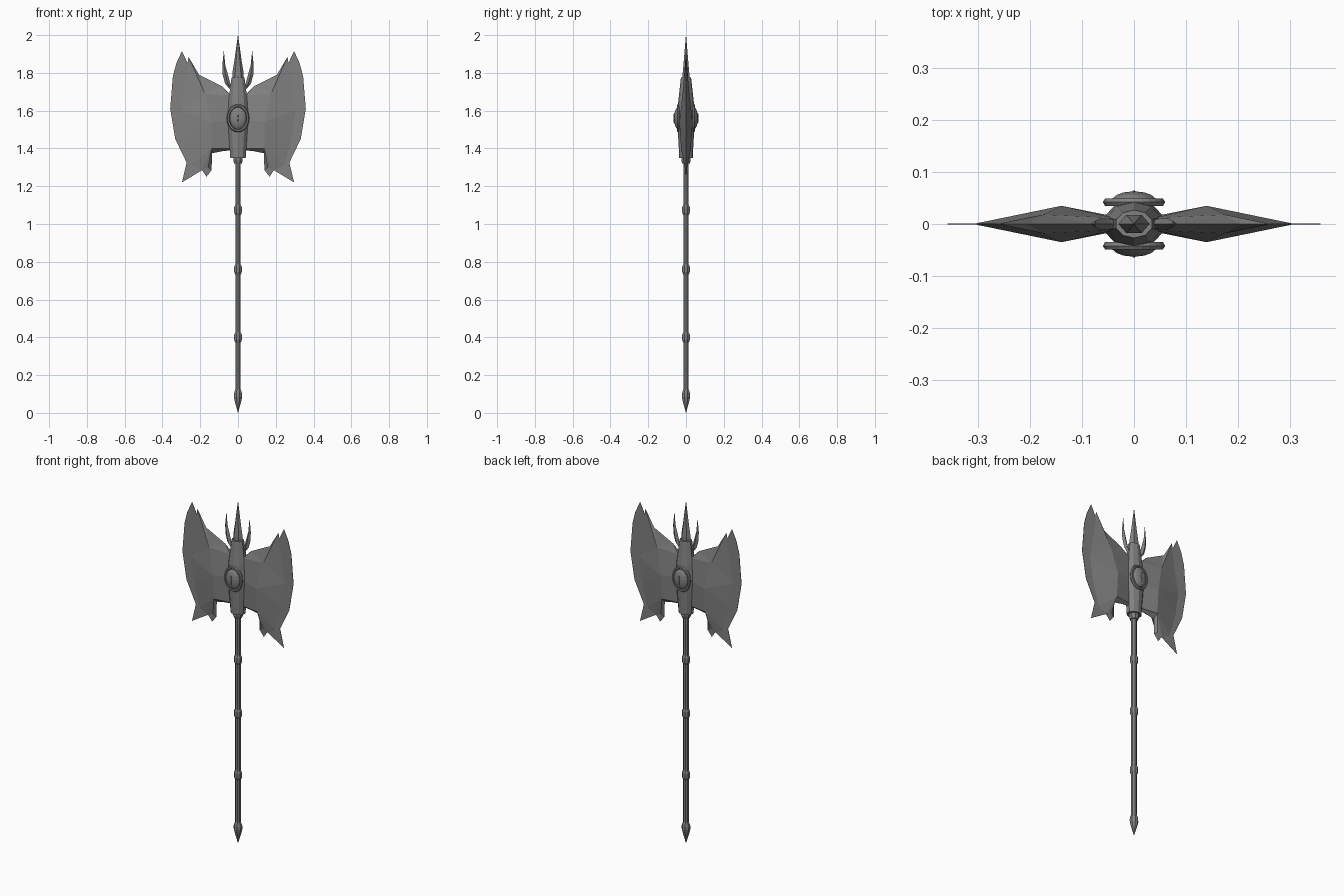
import bpy, bmesh, math
from mathutils import Matrix

if "Cube" in bpy.data.objects:
    bpy.data.objects.remove(bpy.data.objects["Cube"])

steel = bpy.data.materials.new("grey steel")
steel.diffuse_color = (0.22, 0.22, 0.22, 1)
steel.use_nodes = True
steel.node_tree.nodes["Principled BSDF"].inputs["Base Color"].default_value = steel.diffuse_color


def make(name, verts, faces):
    me = bpy.data.meshes.new(name)
    me.from_pydata(verts, [], faces)
    bm = bmesh.new()
    bm.from_mesh(me)
    bmesh.ops.remove_doubles(bm, verts=bm.verts, dist=0.0002)
    bmesh.ops.recalc_face_normals(bm, faces=bm.faces)
    bm.to_mesh(me)
    bm.free()
    me.materials.append(steel)
    ob = bpy.data.objects.new(name, me)
    bpy.context.collection.objects.link(ob)
    return ob


def loft(name, rows, n=8, power=0.5):
    """Stack of n-sided rings given as (centre x, z, half width x, half width y)."""
    verts, faces = [], []
    for cx, z, rx, ry in rows:
        for i in range(n):
            a = 2 * math.pi * (i + power) / n
            verts.append((cx + rx * math.cos(a), ry * math.sin(a), z))
    for r in range(len(rows) - 1):
        for i in range(n):
            j = (i + 1) % n
            faces.append((r * n + i, r * n + j, (r + 1) * n + j, (r + 1) * n + i))
    faces += [tuple(range(n)), tuple(range((len(rows) - 1) * n, len(rows) * n))]
    return make(name, verts, faces)


def round_rows(rows):
    return [(0, z, r, r) for z, r in rows]


# Shaft, grip rings and pointed pommel
loft("shaft", round_rows([(0.08, 0.0155), (1.36, 0.0155)]))
for k, z in enumerate((0.40, 0.76, 1.075)):
    loft(f"shaft_ring_{k + 1}", round_rows(
        [(z - 0.027, 0.0155), (z - 0.014, 0.022), (z + 0.014, 0.022), (z + 0.027, 0.0155)]))
loft("pommel", round_rows([(0.0, 0.0005), (0.06, 0.018), (0.085, 0.024),
                           (0.105, 0.023), (0.125, 0.0155)]))

# Head socket with lower collar
loft("head_socket", [(0, 1.35, 0.043, 0.036), (0, 1.38, 0.045, 0.037), (0, 1.56, 0.06, 0.047),
                     (0, 1.64, 0.055, 0.042), (0, 1.775, 0.036, 0.027)], 10)
loft("socket_collar", [(0, 1.32, 0.022, 0.022), (0, 1.335, 0.027, 0.027), (0, 1.355, 0.027, 0.027)])

# Top spike and two side horns
loft("top_spike", [(0, 1.765, 0.03, 0.02), (0, 1.80, 0.03, 0.02), (0, 1.86, 0.02, 0.014),
                   (0, 2.0, 0.0005, 0.0005)], 6, 0)
for s, side in ((1, "right"), (-1, "left")):
    loft(f"{side}_horn", [(s * 0.035, 1.715, 0.010, 0.008), (s * 0.055, 1.745, 0.014, 0.011),
                          (s * 0.067, 1.79, 0.014, 0.010), (s * 0.075, 1.84, 0.008, 0.006),
                          (s * 0.075, 1.915, 0.0005, 0.0005)], 4, 0)

# Thick ridged inner blade: front half surface, mirrored front to back and side to side
P = {
    "r0": (.04, .012, 1.68), "r1": (.04, .015, 1.55), "r2": (.04, .012, 1.40),
    "rt": (.04, 0, 1.685), "rb": (.04, 0, 1.39),
    "e1": (.085, 0, 1.73), "e2": (.206, 0, 1.79), "t": (.262, 0, 1.885),
    "k0": (.175, .018, 1.69), "k1": (.14, .035, 1.54), "k2": (.14, .026, 1.40),
    "b1": (.085, 0, 1.385), "b2": (.137, 0, 1.375), "c0": (.14, 0, 1.285),
    "c1": (.158, .004, 1.30), "c2": (.167, 0, 1.25), "c3": (.19, .004, 1.285),
    "o1": (.285, 0, 1.75), "o2": (.31, 0, 1.60), "o3": (.29, 0, 1.45), "o4": (.25, 0, 1.31),
}
F = ["rt r0 e1", "r0 r1 k1 k0", "r0 k0 e1", "e1 k0 e2", "e2 k0 t", "r1 r2 k2 k1", "r2 rb b1",
     "r2 b1 k2", "b1 b2 k2", "b2 c0 c1 k2", "c0 c2 c1", "c1 c2 c3", "c1 c3 k2", "k2 c3 o4",
     "k2 o4 o3", "k1 k2 o3", "k1 o3 o2", "k0 k1 o2", "k0 o2 o1", "k0 o1 t"]
keys = list(P)
# Thin outer cutting crescent
edge = [(.297, 1.915), (.327, 1.85), (.345, 1.78), (.359, 1.61), (.332, 1.45), (.272, 1.325),
        (.297, 1.22), (.19, 1.285), (.18, 1.40), (.20, 1.60), (.235, 1.75), (.266, 1.85)]
for s, side in ((1, "right"), (-1, "left")):
    verts, faces = [], []
    for m in (1, -1):
        base = len(verts)
        verts += [(s * x, m * y, z) for x, y, z in P.values()]
        faces += [tuple(base + keys.index(k) for k in f.split()) for f in F]
    make(f"{side}_inner_blade", verts, faces)
    n = len(edge)
    verts = [(s * x, y, z) for y in (-0.001, 0.001) for x, z in edge]
    faces = [tuple(range(n)), tuple(range(n, 2 * n))]
    faces += [(i, (i + 1) % n, n + (i + 1) % n, n + i) for i in range(n)]
    make(f"{side}_cutting_edge", verts, faces)

# Oval rim, domed gem and slit pupil on both faces
for s, side in ((-1, "front"), (1, "back")):
    verts, faces, a, b = [], [], 24, 6
    for i in range(a):
        t = 2 * math.pi * i / a
        for j in range(b):
            u = 2 * math.pi * j / b
            verts.append(((0.052 + 0.008 * math.cos(u)) * math.cos(t),
                          s * (0.042 + 0.008 * math.sin(u)),
                          1.56 + (0.066 + 0.008 * math.cos(u)) * math.sin(t)))
            i2, j2 = (i + 1) % a, (j + 1) % b
            faces.append((i * b + j, i2 * b + j, i2 * b + j2, i * b + j2))
    make(f"{side}_oval_rim", verts, faces)
    gem = loft(f"{side}_gem", [(0, 0.035, 0.046, 0.060), (0, 0.048, 0.044, 0.058),
                               (0, 0.056, 0.034, 0.045), (0, 0.061, 0.02, 0.027),
                               (0, 0.0625, 0.006, 0.008)], 16)
    pupil = loft(f"{side}_pupil", [(0, 0.057, 0.005, 0.036), (0, 0.065, 0.002, 0.022)], 4, 0)
    for ob in (gem, pupil):
        ob.data.transform(Matrix.Translation((0, 0, 1.56)) @ Matrix.Rotation(-s * math.pi / 2, 4, 'X'))
